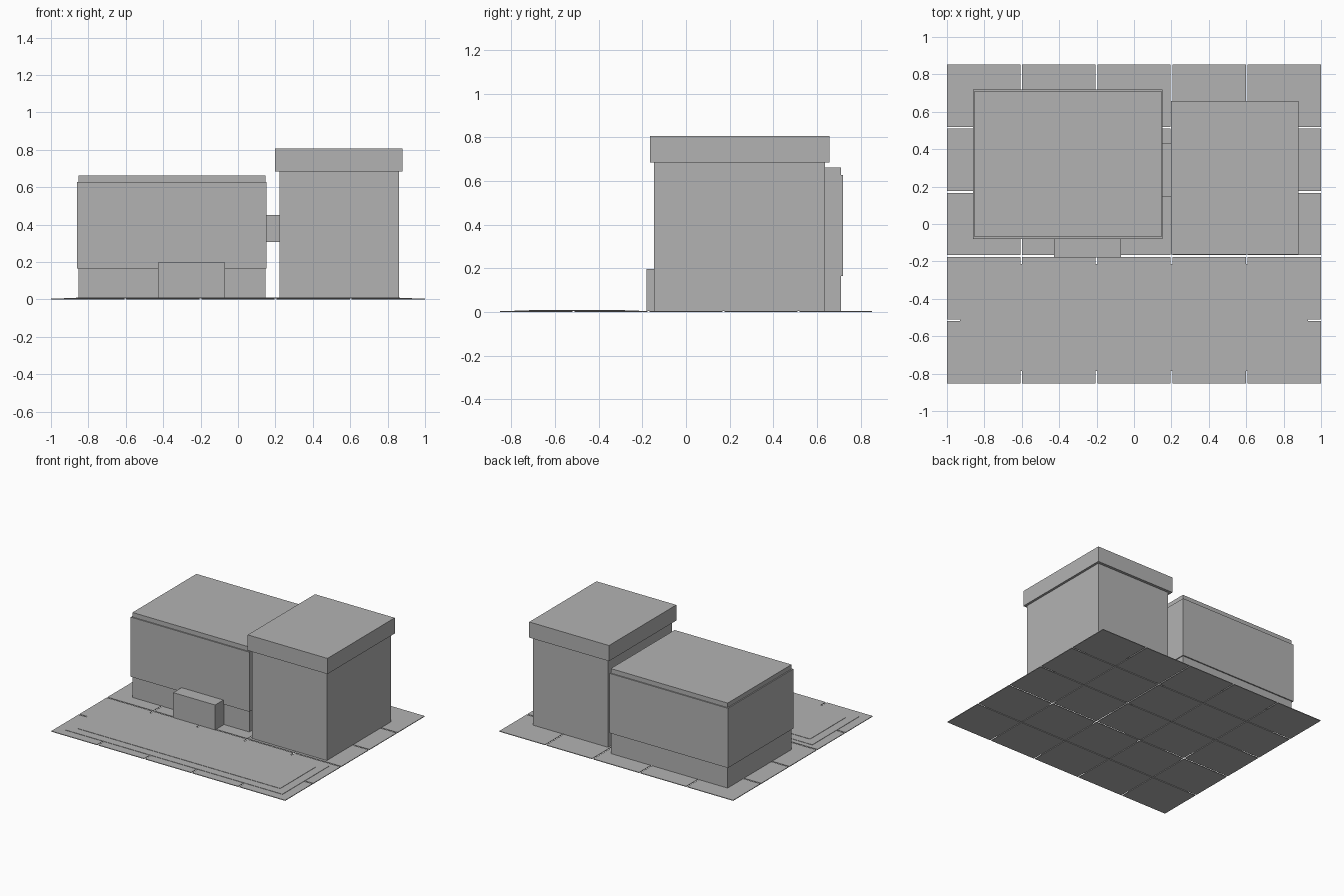
import bpy

if "Cube" in bpy.data.objects:
    bpy.data.objects.remove(bpy.data.objects["Cube"])

grey = bpy.data.materials.new("plain grey")
grey.diffuse_color = (0.45, 0.45, 0.45, 1)
grey.use_nodes = True
grey.node_tree.nodes["Principled BSDF"].inputs["Base Color"].default_value = grey.diffuse_color


def box(name, x0, x1, y0, y1, z0, z1):
    """Axis-aligned box given by its limits."""
    bpy.ops.mesh.primitive_cube_add(
        size=1, location=((x0 + x1) / 2, (y0 + y1) / 2, (z0 + z1) / 2))
    ob = bpy.context.object
    ob.name = name
    ob.scale = (x1 - x0, y1 - y0, z1 - z0)
    bpy.ops.object.transform_apply(location=False, rotation=False, scale=True)
    ob.data.materials.append(grey)
    return ob


# Paving: 5 x 5 thin slabs with narrow joints
COUNT, GAP, G = 5, 0.01, 0.005
W, D = 2.0, 1.705
tile_w = (W - GAP * (COUNT - 1)) / COUNT
tile_d = (D - GAP * (COUNT - 1)) / COUNT
tile = box("paving_slabs", -W / 2, -W / 2 + tile_w, -D / 2, -D / 2 + tile_d, 0, G)
for axis, step in ((0, tile_w + GAP), (1, tile_d + GAP)):
    mod = tile.modifiers.new("repeat", 'ARRAY')
    mod.count = COUNT
    mod.use_relative_offset = False
    mod.use_constant_offset = True
    offset = [0, 0, 0]
    offset[axis] = step
    mod.constant_offset_displace = offset

# Forecourt: two stacked thin plates
box("forecourt_base", -0.93, 0.93, -0.785, -0.215, G, 0.0075)
box("forecourt_top", -0.865, 0.865, -0.72, -0.28, 0.0075, 0.01)

# Low hall with a slightly proud wall band
box("hall_core", -0.853, 0.146, -0.07, 0.71, G, 0.662)
box("hall_wall_band", -0.862, 0.152, -0.079, 0.719, 0.166, 0.627)

# Entrance porch on the hall front
box("entrance_porch", -0.428, -0.07, -0.18, -0.06, G, 0.198)

# Taller block with an overhanging roof slab
box("tower_body", 0.221, 0.862, -0.146, 0.637, G, 0.685)
box("tower_roof", 0.198, 0.88, -0.164, 0.658, 0.685, 0.806)

# Bridge between the two buildings
box("link_bridge", 0.14, 0.23, 0.146, 0.43, 0.307, 0.45)
